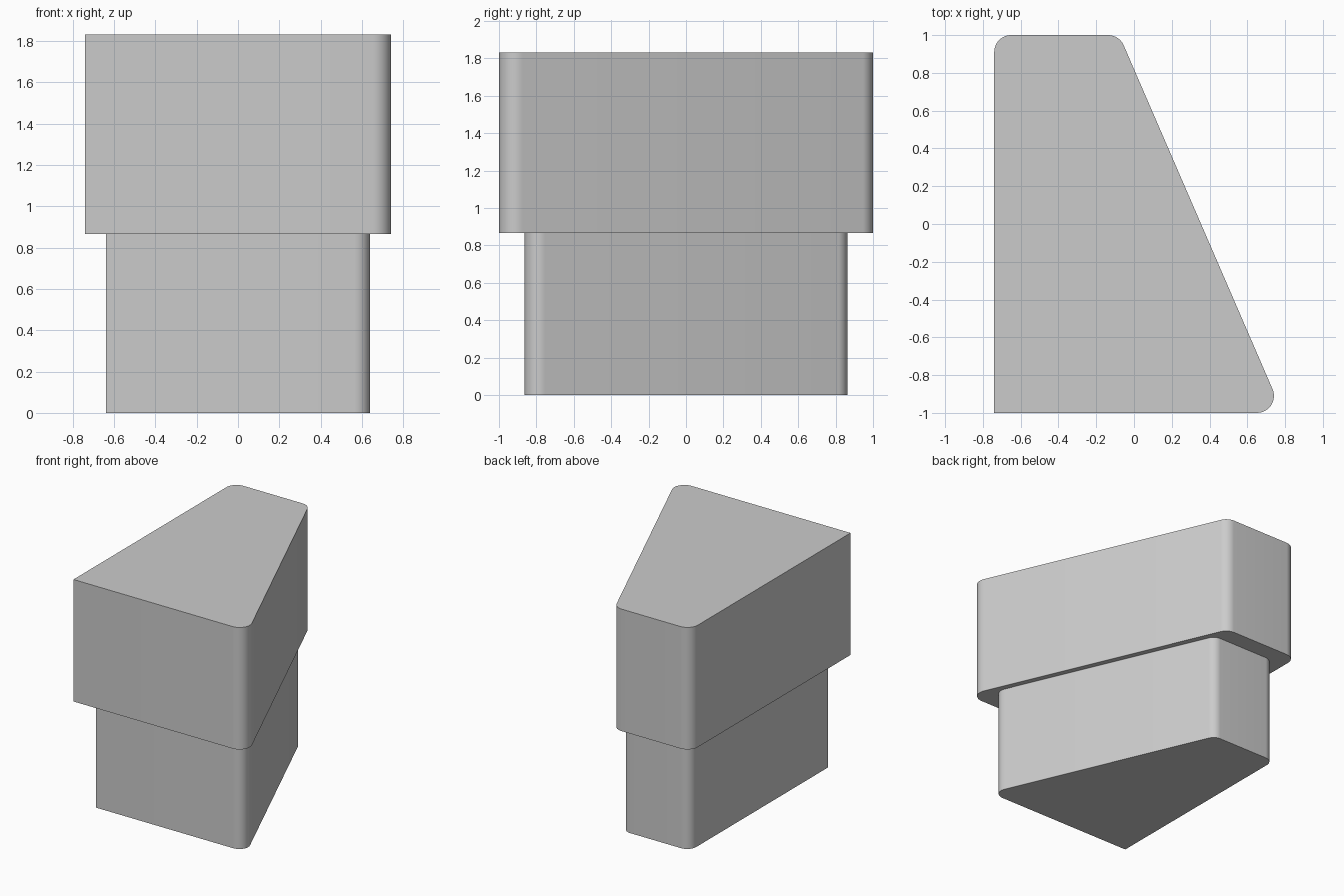
import bpy, bmesh, math
from mathutils import Vector

cube = bpy.data.objects.get("Cube")
if cube:
    bpy.data.objects.remove(cube, do_unlink=True)

grey = bpy.data.materials.new("light_grey")
grey.use_nodes = True
colour = (0.6, 0.6, 0.6, 1)
grey.diffuse_color = colour
grey.node_tree.nodes["Principled BSDF"].inputs["Base Color"].default_value = colour

# Wedge plan, counter-clockwise: x, y, corner radius (the front right corner is sharp)
PLAN = [(-0.74, -1, 0), (0.788, -1, 0.09), (-0.078, 1, 0.09), (-0.74, 1, 0.09)]
STEPS = 12


def rounded_outline(plan):
    """Replace each corner with a true circular fillet."""
    points = []
    for i, (x, y, radius) in enumerate(plan):
        corner = Vector((x, y))
        if not radius:
            points.append(corner)
            continue
        before = (Vector(plan[i - 1][:2]) - corner).normalized()
        after = (Vector(plan[(i + 1) % len(plan)][:2]) - corner).normalized()
        half = before.angle(after) / 2
        centre = corner + (before + after).normalized() * radius / math.sin(half)
        start = corner + before * radius / math.tan(half) - centre
        first = math.atan2(start.y, start.x)
        for s in range(STEPS + 1):
            a = first + (math.pi - 2 * half) * s / STEPS
            points.append(centre + radius * Vector((math.cos(a), math.sin(a))))
    return points


def add_block(name, scale, bottom, top):
    """Extrude the scaled plan between two heights."""
    bm = bmesh.new()
    verts = [bm.verts.new((p.x * scale, p.y * scale, bottom)) for p in rounded_outline(PLAN)]
    base = bm.faces.new(verts)
    new = bmesh.ops.extrude_face_region(bm, geom=[base], use_keep_orig=True)["geom"]
    raised = [v for v in new if isinstance(v, bmesh.types.BMVert)]
    bmesh.ops.translate(bm, vec=(0, 0, top - bottom), verts=raised)
    bmesh.ops.recalc_face_normals(bm, faces=bm.faces)
    mesh = bpy.data.meshes.new(name)
    bm.to_mesh(mesh)
    bm.free()
    mesh.materials.append(grey)
    obj = bpy.data.objects.new(name, mesh)
    bpy.context.collection.objects.link(obj)
    bpy.ops.object.select_all(action="DESELECT")
    obj.select_set(True)
    bpy.context.view_layer.objects.active = obj
    bpy.ops.object.shade_smooth_by_angle(angle=math.radians(30))
    return obj


# Narrower plinth below, wider block above
add_block("lower_block", 0.863, 0, 0.865)
add_block("upper_block", 1, 0.865, 1.83)
